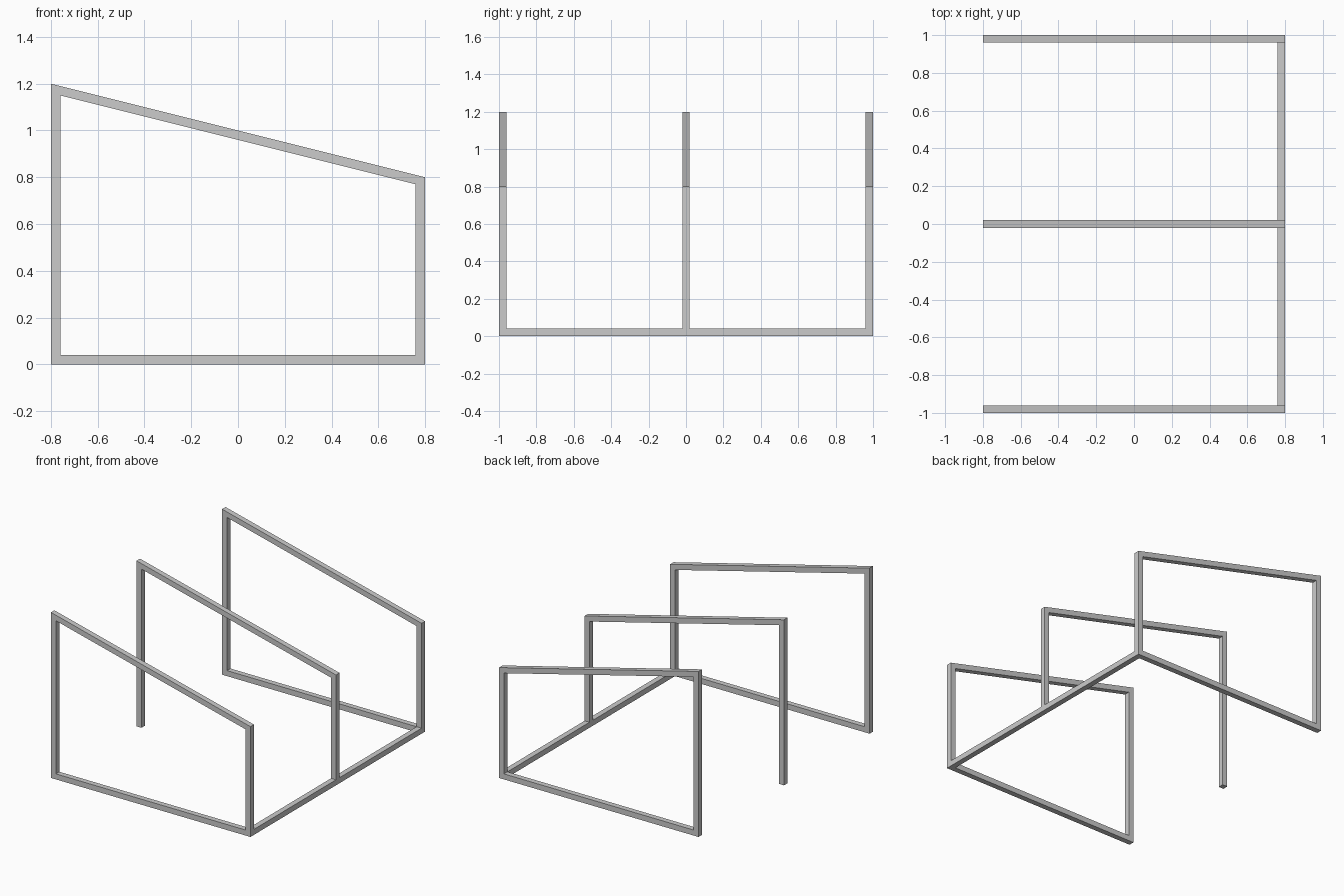
import bpy, bmesh

if "Cube" in bpy.data.objects:
    bpy.data.objects.remove(bpy.data.objects["Cube"])

T = 0.04                 # bar thickness
HX, HY = 0.8, 1.0        # half footprint


def roof(x):
    return 1.0 - 0.25 * x


def frame(name, y0, closed):
    """Sloped-top frame in the XZ plane, extruded along y; open frames have no floor rail."""
    xi = HX - T
    zi = T if closed else 0.0
    outer = [(-HX, 0), (-HX, roof(-HX)), (HX, roof(HX)), (HX, 0)]
    inner = [(-xi, zi), (-xi, roof(-xi) - T), (xi, roof(xi) - T), (xi, zi)]
    bm = bmesh.new()
    o = [bm.verts.new((x, y0, z)) for x, z in outer]
    i = [bm.verts.new((x, y0, z)) for x, z in inner]
    for a in range(4 if closed else 3):
        b = (a + 1) % 4
        bm.faces.new((o[a], o[b], i[b], i[a]))
    ext = bmesh.ops.extrude_face_region(bm, geom=bm.faces[:])
    verts = [g for g in ext["geom"] if isinstance(g, bmesh.types.BMVert)]
    bmesh.ops.translate(bm, verts=verts, vec=(0, T, 0))
    bmesh.ops.recalc_face_normals(bm, faces=bm.faces)
    mesh = bpy.data.meshes.new(name)
    bm.to_mesh(mesh)
    bm.free()
    obj = bpy.data.objects.new(name, mesh)
    bpy.context.collection.objects.link(obj)


# Two closed end frames and an open middle frame
frame("front_end_frame", -HY, True)
frame("middle_frame", -T / 2, False)
frame("back_end_frame", HY - T, True)

# Floor rails joining the frames along the low side
length = HY - 1.5 * T
for name, side in (("front_floor_rail", -1), ("back_floor_rail", 1)):
    bpy.ops.mesh.primitive_cube_add(
        size=1, location=(HX - T / 2, side * (T / 2 + length / 2), T / 2))
    rail = bpy.context.object
    rail.name = name
    rail.scale = (T, length, T)
    bpy.ops.object.transform_apply(location=False, rotation=False, scale=True)
